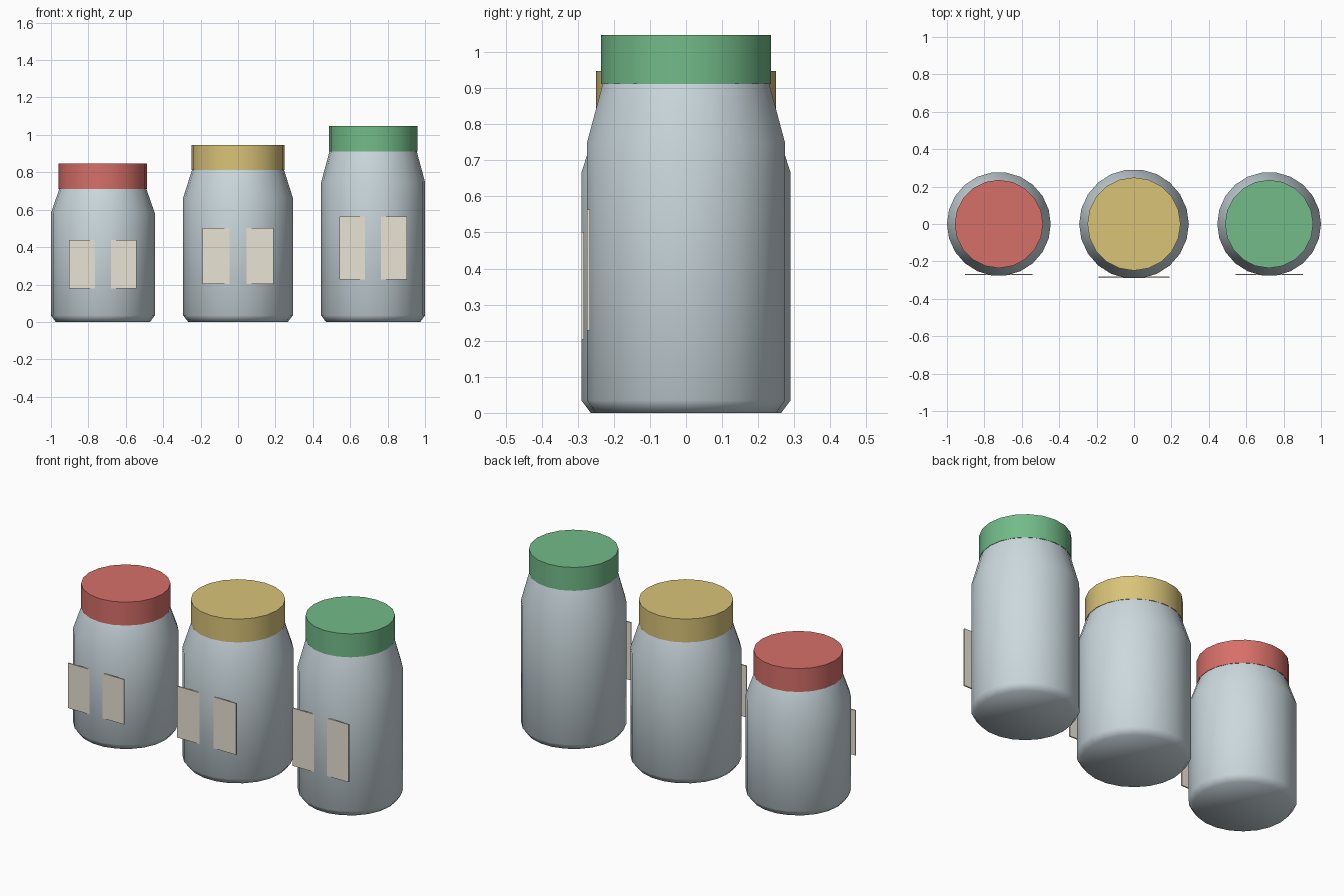
import bpy, bmesh, math

if "Cube" in bpy.data.objects:
    bpy.data.objects.remove(bpy.data.objects["Cube"])


def material(name, rgb):
    m = bpy.data.materials.new(name)
    m.diffuse_color = (*rgb, 1)
    m.use_nodes = True
    m.node_tree.nodes["Principled BSDF"].inputs["Base Color"].default_value = m.diffuse_color
    return m


def finish(obj, mat, angle=None):
    obj.data.materials.append(mat)
    if angle:
        bpy.ops.object.select_all(action='DESELECT')
        obj.select_set(True)
        bpy.context.view_layer.objects.active = obj
        bpy.ops.object.shade_smooth_by_angle(angle=math.radians(angle))


def turned(name, profile, sides, x, mat, angle):
    """Closed solid of revolution from (radius, z) points."""
    bm = bmesh.new()
    rings = []
    for r, z in profile:
        rings.append([bm.verts.new((r * math.cos(2 * math.pi * i / sides),
                                    r * math.sin(2 * math.pi * i / sides), z))
                      for i in range(sides)])
    for a, b in zip(rings, rings[1:]):
        for i in range(sides):
            j = (i + 1) % sides
            bm.faces.new((a[i], a[j], b[j], b[i]))
    bm.faces.new(rings[0][::-1])
    bm.faces.new(rings[-1])
    mesh = bpy.data.meshes.new(name)
    bm.to_mesh(mesh)
    bm.free()
    obj = bpy.data.objects.new(name, mesh)
    bpy.context.collection.objects.link(obj)
    obj.location.x = x
    finish(obj, mat, angle)


glass = material("glass", (0.60, 0.69, 0.73))
paper = material("paper", (0.82, 0.77, 0.66))


def jar(prefix, x, r, h, lid_rgb):
    # glass body: chamfered base, straight wall, tapered shoulder
    turned(prefix + "_jar_body",
           [(0.91 * r, 0), (r, 0.035), (r, 0.82 * h), (0.84 * r, h)],
           22, x, glass, 60)
    # lid
    turned(prefix + "_jar_lid",
           [(0.85 * r, h), (0.85 * r, h + 0.136)],
           20, x, material(prefix + "_lid", lid_rgb), 40)
    # flat label plate, its middle just inside the front facet
    front = r * math.cos(math.pi / 22) - 0.0008
    bpy.ops.mesh.primitive_cube_add(size=1, location=(x, -front + 0.0036, 0.434 * h))
    label = bpy.context.object
    label.name = prefix + "_jar_label"
    label.scale = (1.3 * r, 0.0072, 0.368 * h)
    finish(label, paper)


jar("left", -0.7225, 0.2775, 0.71, (0.68, 0.16, 0.14))
jar("middle", 0, 0.293, 0.811, (0.70, 0.55, 0.19))
jar("right", 0.7225, 0.2775, 0.912, (0.17, 0.50, 0.25))
